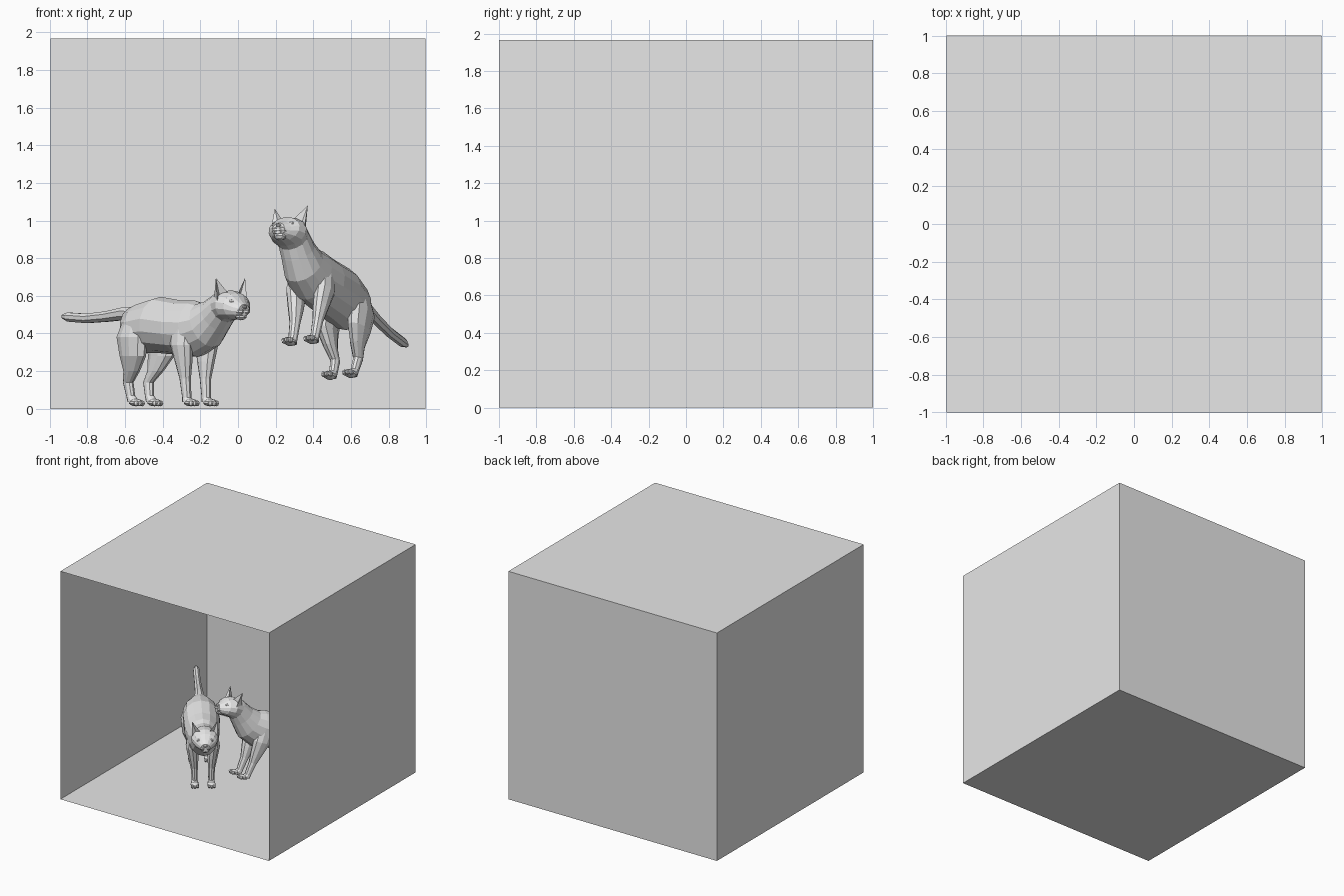
import bpy, bmesh, math
from mathutils import Matrix, Vector

if "Cube" in bpy.data.objects:
    bpy.data.objects.remove(bpy.data.objects["Cube"], do_unlink=True)

grey = bpy.data.materials.new("light grey")
grey.use_nodes = True
grey.diffuse_color = (0.8, 0.8, 0.8, 1)
grey.node_tree.nodes["Principled BSDF"].inputs["Base Color"].default_value = (0.8, 0.8, 0.8, 1)


def add_object(name, bm, matrix=None):
    bmesh.ops.recalc_face_normals(bm, faces=bm.faces)
    mesh = bpy.data.meshes.new(name)
    bm.to_mesh(mesh)
    bm.free()
    mesh.materials.append(grey)
    obj = bpy.data.objects.new(name, mesh)
    if matrix:
        obj.matrix_world = matrix
    bpy.context.collection.objects.link(obj)
    return obj


def loft(name, stations, sides, matrix):
    """Skin rings given as (x, y, z, half width, half height, tilt in degrees)."""
    bm = bmesh.new()
    rings = []
    for x, y, z, w, h, tilt in stations:
        t = math.radians(tilt)
        up = Vector((-math.sin(t), 0, math.cos(t)))
        ring = []
        for i in range(sides):
            a = math.tau * (i + 0.5) / sides
            p = Vector((x, y, z)) + Vector((0, w * math.cos(a), 0)) + up * h * math.sin(a)
            ring.append(bm.verts.new(p))
        rings.append(ring)
    for r, q in zip(rings, rings[1:]):
        for i in range(sides):
            j = (i + 1) % sides
            bm.faces.new((r[i], r[j], q[j], q[i]))
    bm.faces.new(rings[0])
    bm.faces.new(rings[-1])
    return add_object(name, bm, matrix)


def ball(name, centre, size, matrix, segments=8, rings=5):
    bm = bmesh.new()
    bmesh.ops.create_uvsphere(bm, u_segments=segments, v_segments=rings, radius=1)
    bmesh.ops.transform(bm, verts=bm.verts,
                        matrix=Matrix.Translation(centre) @ Matrix.Diagonal((*size, 1)))
    return add_object(name, bm, matrix)


def ear(name, side, matrix):
    # Leaning triangular shell with a hollow front
    bm = bmesh.new()
    inner, outer, back, tip, hollow = [
        bm.verts.new((x, side * y, z)) for x, y, z in (
            (0.45, 0.03, 0.61), (0.44, 0.10, 0.575), (0.38, 0.075, 0.59),
            (0.425, 0.098, 0.695), (0.42, 0.072, 0.61))]
    for f in ((inner, hollow, tip), (hollow, outer, tip), (outer, back, tip),
              (back, inner, tip), (inner, back, outer, hollow)):
        bm.faces.new(f)
    return add_object(name, bm, matrix)


# Spine from rump through chest and neck to muzzle: x, z, half width, half height, tilt
BODY = [
    (-.45, .45, .04, .05, 0), (-.42, .44, .09, .10, 0), (-.33, .43, .135, .135, 0),
    (-.18, .445, .145, .15, 0), (0, .43, .14, .145, 0), (.13, .425, .125, .15, 5),
    (.22, .445, .11, .13, 25), (.30, .495, .095, .10, 35), (.37, .54, .09, .085, 20),
    (.43, .55, .108, .08, 0), (.48, .545, .092, .07, 0), (.515, .53, .06, .048, 0),
    (.545, .525, .035, .03, 0)]
# Limbs from the top down: x, y, z, half width, half length, tilt
FRONT_LEG = [
    (.10, .08, .46, .04, .08, 90), (.11, .085, .34, .05, .075, 90),
    (.115, .075, .25, .042, .055, 90), (.12, .068, .16, .029, .034, 90),
    (.13, .065, .06, .024, .027, 90), (.145, .065, .035, .03, .04, 90)]
HIND_LEG = [
    (-.29, .085, .48, .04, .09, 90), (-.30, .10, .38, .055, .115, 90),
    (-.30, .095, .28, .05, .095, 90), (-.33, .08, .20, .036, .055, 90),
    (-.375, .068, .14, .025, .034, 90), (-.36, .063, .07, .023, .027, 90),
    (-.335, .062, .035, .028, .04, 90)]
TAIL = [
    (-.40, .50, .045), (-.50, .505, .036), (-.65, .49, .03),
    (-.82, .48, .027), (-.98, .487, .026), (-1.03, .49, .012)]


def cat(prefix, location, roll, pitch, yaw):
    m = Matrix.Translation(location)
    for angle, axis in ((yaw, "Z"), (pitch, "Y"), (roll, "X")):
        m = m @ Matrix.Rotation(math.radians(angle), 4, axis)

    loft(prefix + " body and head", [(x, 0, z, w, h, t) for x, z, w, h, t in BODY], 14, m)
    loft(prefix + " tail", [(x, 0, z, r, r, 0) for x, z, r in TAIL], 8, m)
    ball(prefix + " nose", (.548, 0, .54), (.012, .016, .01), m)
    ball(prefix + " chin", (.515, 0, .492), (.03, .035, .022), m)

    for side, word in ((1, "left"), (-1, "right")):
        for part, path in (("front", FRONT_LEG), ("hind", HIND_LEG)):
            name = f"{prefix} {word} {part}"
            loft(name + " leg", [(x, side * y, z, w, h, t) for x, y, z, w, h, t in path], 10, m)
            # Paw with three toes
            x, y = path[-1][0] + .02, path[-1][1] * side
            ball(name + " paw", (x, y, .033), (.045, .034, .02), m)
            for k in (-1, 0, 1):
                ball(f"{name} toe {k + 2}", (x + .034 - .006 * abs(k), y + .02 * k, .029),
                     (.018, .012, .016), m, 6, 4)
        ear(f"{prefix} {word} ear", side, m)
        ball(f"{prefix} {word} eye", (.497, side * .048, .567), (.014, .019, .013), m)
        ball(f"{prefix} {word} cheek", (.525, side * .02, .517), (.03, .026, .02), m)


# Open-fronted room of single-skin walls
bm = bmesh.new()
bmesh.ops.create_cube(bm, size=1)
bmesh.ops.transform(bm, verts=bm.verts,
                    matrix=Matrix.Translation((0, 0, .983)) @ Matrix.Diagonal((1.99, 2, 1.966, 1)))
bm.normal_update()
bmesh.ops.delete(bm, geom=[f for f in bm.faces if f.normal.y < -.5], context="FACES")
add_object("room", bm)

# One cat standing, one leaping
cat("standing cat", (-.30, -.06, 0), 0, 0, -52.3)
cat("leaping cat", (.40, -.336, .27), 5, -22, -118)
